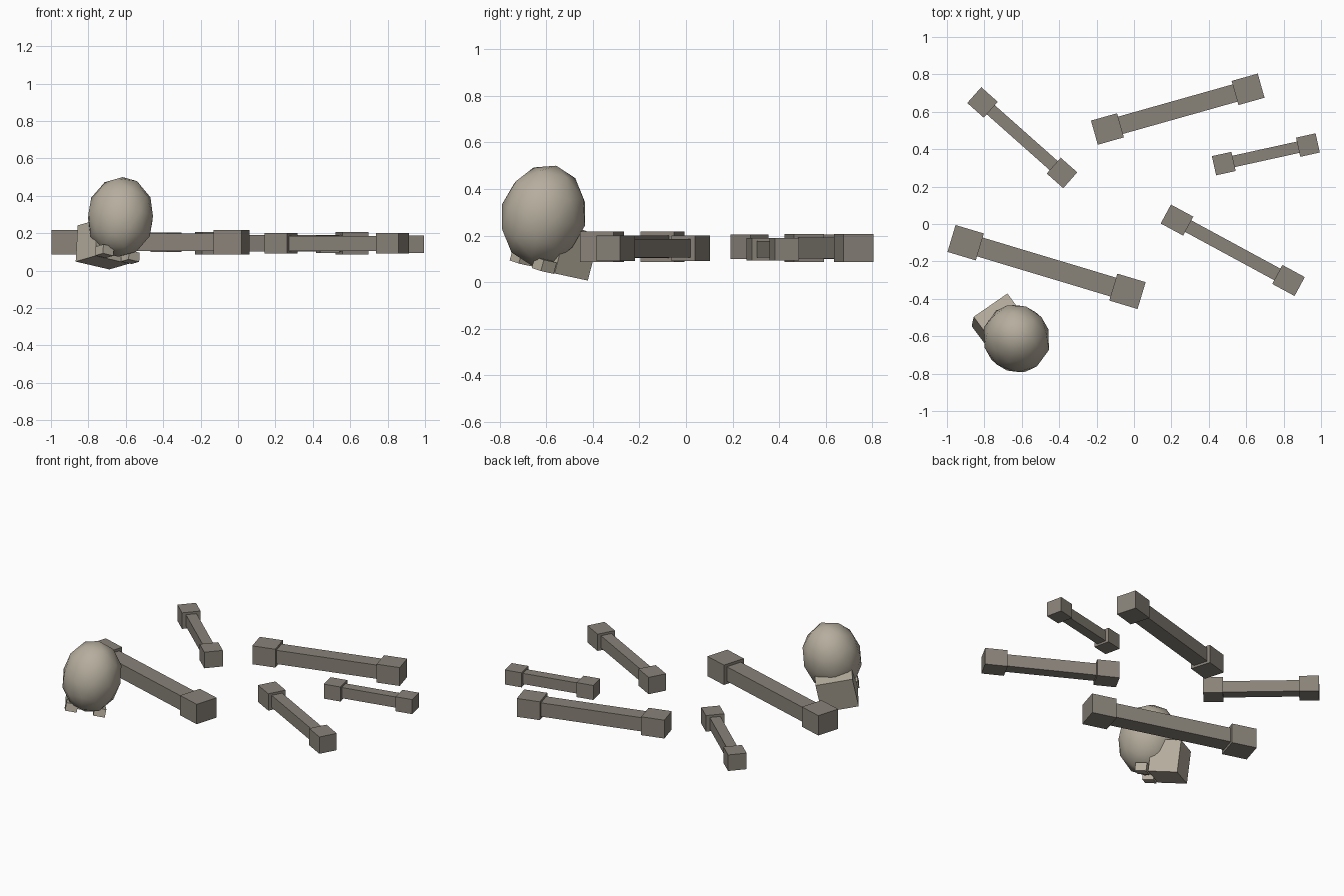
import bpy
import math
from mathutils import Matrix, Vector, Euler

cube = bpy.data.objects.get("Cube")
if cube:
    bpy.data.objects.remove(cube, do_unlink=True)


def material(name, colour):
    mat = bpy.data.materials.new(name)
    mat.use_nodes = True
    mat.diffuse_color = (*colour, 1)
    mat.node_tree.nodes["Principled BSDF"].inputs["Base Color"].default_value = (*colour, 1)
    return mat


bone_mat = material("dull bone", (0.25, 0.225, 0.19))
skull_mat = material("pale bone", (0.47, 0.425, 0.345))


def finish(name, frame, centre, size, mat):
    obj = bpy.context.object
    obj.name = name
    obj.matrix_world = frame @ Matrix.Translation(centre) @ Matrix.Diagonal((*size, 1))
    obj.data.materials.append(mat)
    return obj


def box(name, frame, centre, size, mat):
    bpy.ops.mesh.primitive_cube_add(size=1)
    return finish(name, frame, centre, size, mat)


# Loose bones: a shaft with a block on each end
def bone(name, start, end, z, knob, shaft):
    a, b = Vector(start), Vector(end)
    d = b - a
    mid = (a + b) / 2
    frame = Matrix.Translation((mid.x, mid.y, z)) @ Matrix.Rotation(math.atan2(d.y, d.x), 4, "Z")
    half = d.length / 2
    box(name + "_shaft", frame, (0, 0, 0), (2 * half, *shaft), bone_mat)
    for side, label in ((-1, "_end_a"), (1, "_end_b")):
        box(name + label, frame, (side * half, 0, 0), knob, bone_mat)


bone("thigh_bone", (-0.90, -0.10), (-0.035, -0.36), 0.152, (0.158, 0.15, 0.13), (0.105, 0.095))
bone("shin_bone", (-0.142, 0.508), (0.61, 0.72), 0.147, (0.145, 0.134, 0.12), (0.096, 0.09))
bone("upper_arm_bone", (0.23, 0.021), (0.826, -0.302), 0.146, (0.136, 0.115, 0.11), (0.07, 0.08))
bone("forearm_bone", (-0.81, 0.65), (-0.385, 0.273), 0.152, (0.118, 0.113, 0.105), (0.065, 0.075))
bone("small_bone", (0.48, 0.323), (0.93, 0.422), 0.141, (0.107, 0.105, 0.095), (0.062, 0.07))

# Tipped skull: neck block, rounded cranium and two teeth
tip = Matrix.Translation((-0.725, -0.555, 0.043)) @ Euler((-0.175, 0.19, 0.605)).to_matrix().to_4x4()
box("skull_base", tip, (0, 0, 0.1), (0.223, 0.18, 0.2), skull_mat)
for side, label in ((-1, "right"), (1, "left")):
    box(label + "_tooth", tip, (side * 0.085, -0.135, 0.023), (0.07, 0.07, 0.05), skull_mat)
bpy.ops.mesh.primitive_ico_sphere_add(subdivisions=2, radius=1)
cranium = finish("cranium", tip, (0, -0.144, 0.227), (0.178, 0.187, 0.22), skull_mat)
cranium.data.shade_smooth()
